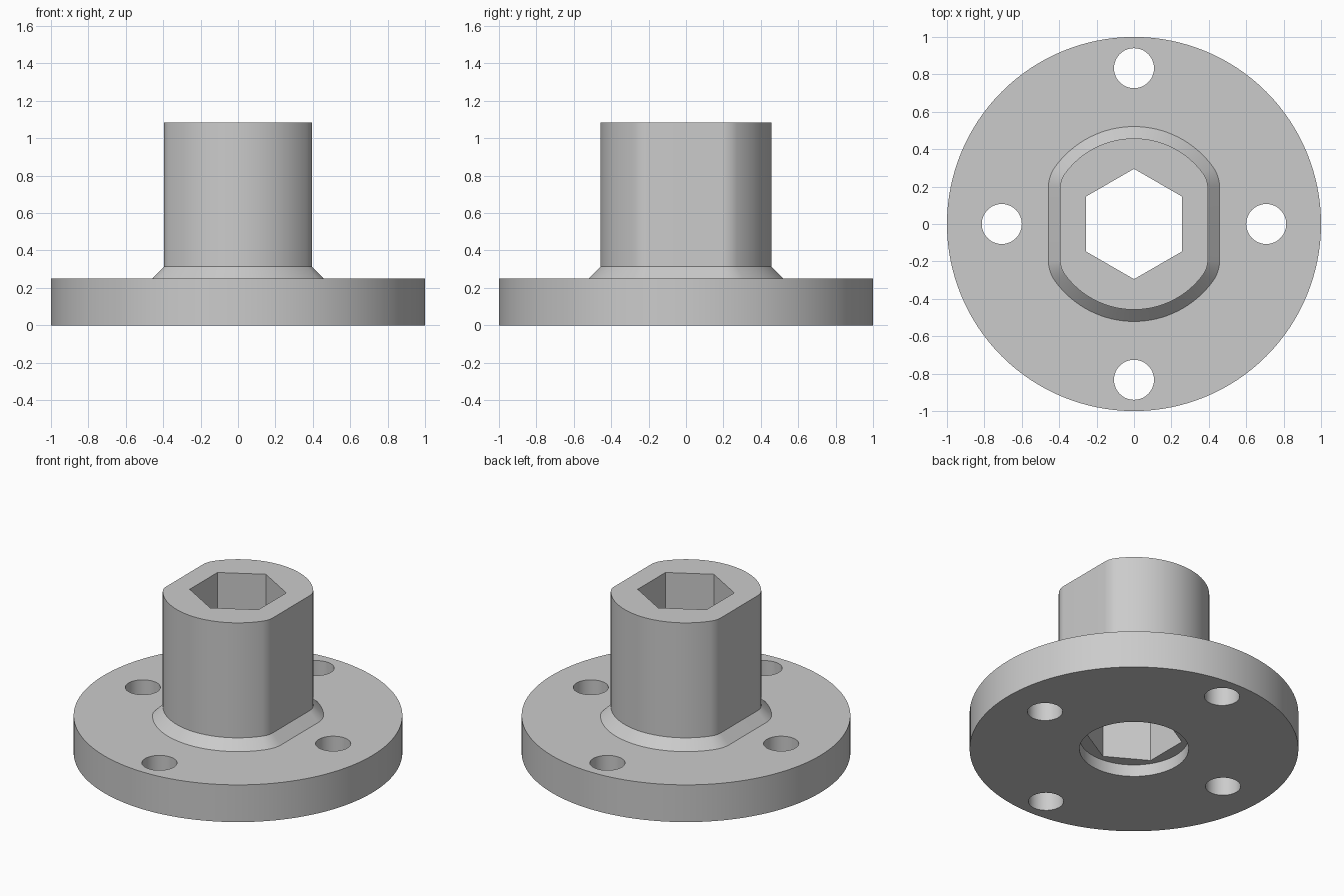
import bpy, bmesh, math

cube = bpy.data.objects.get("Cube")
if cube:
    bpy.data.objects.remove(cube, do_unlink=True)

FLANGE_R, FLANGE_H = 1.0, 0.25
HUB_R, HUB_FLAT, HUB_FILLET, HUB_TOP = 0.458, 0.395, 0.13, 1.085
CHAMFER = 0.063

grey = bpy.data.materials.new("plain grey")
grey.use_nodes = True
colour = (0.6, 0.6, 0.6, 1)
grey.diffuse_color = colour
grey.node_tree.nodes["Principled BSDF"].inputs["Base Color"].default_value = colour


def circle(radius, sides, x=0, y=0, start=0):
    return [(x + radius * math.cos(start + math.tau * i / sides),
             y + radius * math.sin(start + math.tau * i / sides)) for i in range(sides)]


def arc(cx, cy, r, a0, a1, steps):
    return [(cx + r * math.cos(a0 + (a1 - a0) * i / steps),
             cy + r * math.sin(a0 + (a1 - a0) * i / steps)) for i in range(steps + 1)]


def hub_outline(grow):
    """Round boss with two flats and softened corners, offset outward by grow."""
    cx = HUB_FLAT - HUB_FILLET
    cy = math.sqrt((HUB_R - HUB_FILLET) ** 2 - cx ** 2)
    turn = math.atan2(cy, cx)
    half = arc(cx, cy, HUB_FILLET + grow, 0, turn, 10)
    half += arc(0, 0, HUB_R + grow, turn, math.pi - turn, 32)[1:]
    half += arc(-cx, cy, HUB_FILLET + grow, math.pi - turn, math.pi, 10)[1:]
    return half + [(-x, -y) for x, y in half]


def loft(name, sections):
    """Closed solid through (outline, height) sections with matching counts."""
    bm = bmesh.new()
    rings = [[bm.verts.new((x, y, z)) for x, y in pts] for pts, z in sections]
    n = len(rings[0])
    for low, high in zip(rings, rings[1:]):
        for i in range(n):
            j = (i + 1) % n
            bm.faces.new((low[i], low[j], high[j], high[i]))
    bm.faces.new(rings[0][::-1])
    bm.faces.new(rings[-1])
    mesh = bpy.data.meshes.new(name)
    bm.to_mesh(mesh)
    bm.free()
    mesh.materials.append(grey)
    obj = bpy.data.objects.new(name, mesh)
    bpy.context.collection.objects.link(obj)
    return obj


def combine(target, tool, operation):
    """Apply a boolean and discard the tool."""
    mod = target.modifiers.new(operation.lower(), "BOOLEAN")
    mod.object, mod.operation, mod.solver = tool, operation, "EXACT"
    bpy.context.view_layer.objects.active = target
    bpy.ops.object.modifier_apply(modifier=mod.name)
    bpy.data.objects.remove(tool, do_unlink=True)


# Flange disc and flatted hub with a sloped foot
body = loft("flanged_hub", [(circle(FLANGE_R, 128), 0), (circle(FLANGE_R, 128), FLANGE_H)])
foot = hub_outline(CHAMFER)
boss = hub_outline(0)
hub = loft("hub", [(foot, FLANGE_H - 0.1), (foot, FLANGE_H),
                   (boss, FLANGE_H + CHAMFER), (boss, HUB_TOP)])
combine(body, hub, "UNION")

# Hexagonal bore and round recess underneath
hexagon = circle(0.295, 6, start=math.pi / 2)
combine(body, loft("hex_bore", [(hexagon, -0.1), (hexagon, HUB_TOP + 0.1)]), "DIFFERENCE")
recess = circle(0.332, 64)
combine(body, loft("recess", [(recess, -0.1), (recess, 0.08)]), "DIFFERENCE")

# Four bolt holes, the side pair set closer in
for x, y in ((0.707, 0), (-0.707, 0), (0, 0.833), (0, -0.833)):
    hole = circle(0.107, 48, x, y)
    combine(body, loft("bolt_hole", [(hole, -0.1), (hole, FLANGE_H + 0.1)]), "DIFFERENCE")

bpy.ops.object.select_all(action="DESELECT")
body.select_set(True)
bpy.context.view_layer.objects.active = body
bpy.ops.object.shade_smooth_by_angle(angle=math.radians(25))
